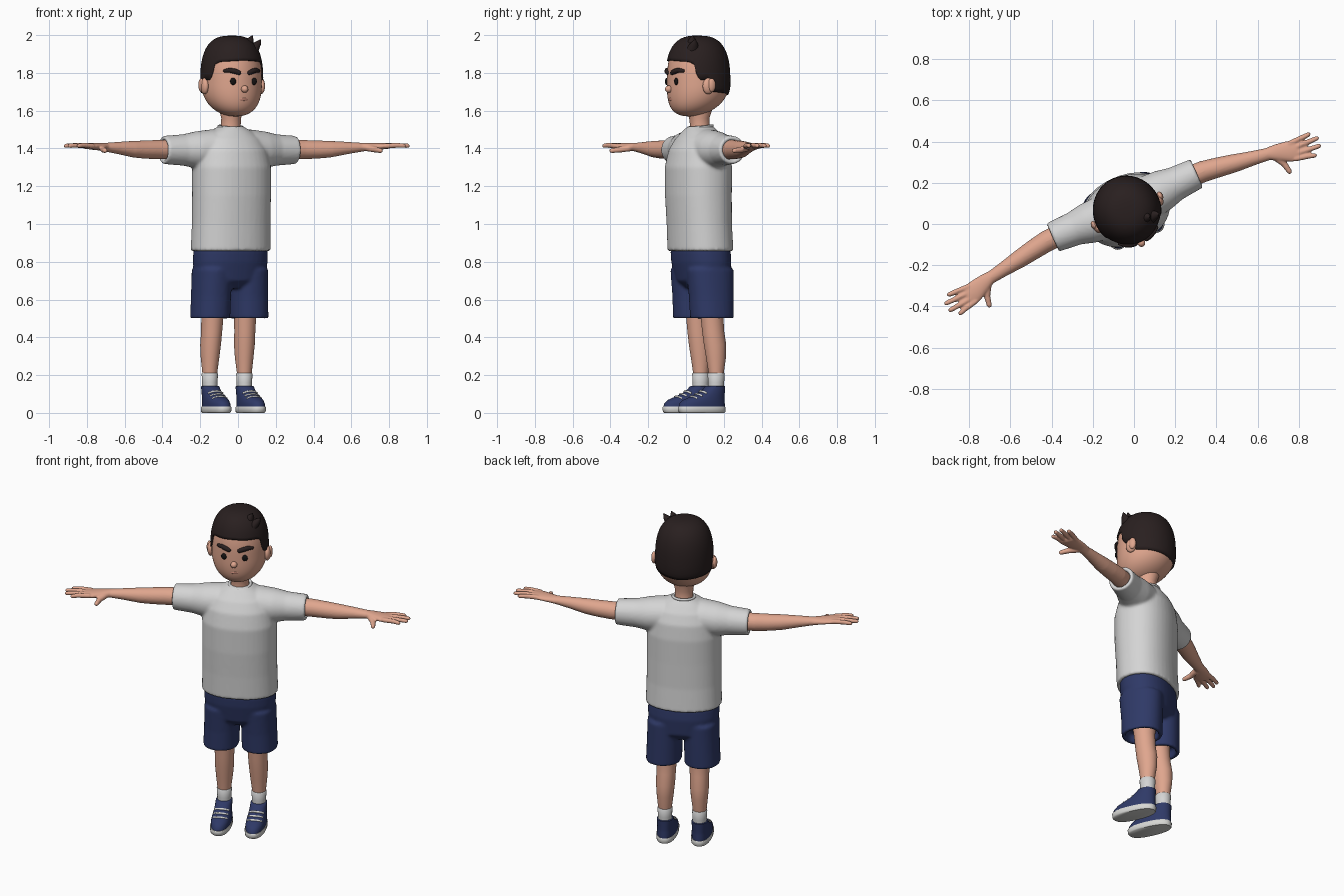
import bpy, bmesh, math
from mathutils import Vector, Matrix

PLACE = Matrix.Translation((-0.033, 0.063, 0)) @ Matrix.Rotation(math.radians(24), 4, 'Z')


def material(name, col):
    m = bpy.data.materials.new(name)
    m.diffuse_color = (*col, 1)
    return m


SKIN = material("skin", (0.74, 0.38, 0.27))
LIP = material("lip", (0.60, 0.27, 0.20))
SHIRT = material("light_grey_cloth", (0.66, 0.66, 0.66))
NAVY = material("navy", (0.028, 0.041, 0.135))
HAIR = material("dark_brown", (0.022, 0.014, 0.014))
BLACK = material("black", (0.008, 0.007, 0.007))
WHITE = material("white_rubber", (0.68, 0.68, 0.66))


# ---------- helpers ----------
def loft(bm, rings, n=32, e=2.0):
    """Closed skin over rings given as (centre, half axis u, half axis v)."""
    def pw(v):
        return math.copysign(abs(v) ** (2 / e), v)
    loops = []
    for c, u, v in rings:
        c, u, v = Vector(c), Vector(u), Vector(v)
        loops.append([bm.verts.new(c + u * pw(math.cos(2 * math.pi * i / n)) + v * pw(math.sin(2 * math.pi * i / n)))
                      for i in range(n)])
    for a, b in zip(loops, loops[1:]):
        for i in range(n):
            j = (i + 1) % n
            bm.faces.new((a[i], a[j], b[j], b[i]))
    bm.faces.new(loops[0])
    bm.faces.new(loops[-1])


def zloft(bm, rows, n=32, e=2.0):
    """Rows of (z, x, y, half width, half depth)."""
    loft(bm, [((x, y, z), (a, 0, 0), (0, b, 0)) for z, x, y, a, b in rows], n, e)


def xloft(bm, rows, n=24, e=2.0):
    """Rows of (x, y, z, half depth, half height)."""
    loft(bm, [((x, y, z), (0, a, 0), (0, 0, b)) for x, y, z, a, b in rows], n, e)


def tube(bm, pts, radii, n=12):
    """Round tube along points, with rounded ends."""
    pts = [Vector(p) for p in pts]
    rings = []
    for i, (p, r) in enumerate(zip(pts, radii)):
        d = (pts[min(i + 1, len(pts) - 1)] - pts[max(i - 1, 0)]).normalized()
        u = d.cross(Vector((0, 0, 1))).normalized()
        v = u.cross(d)
        steps = [(0, 1)]
        if i == 0:
            steps = [(-0.95, 0.3), (-0.6, 0.8), (0, 1)]
        elif i == len(pts) - 1:
            steps = [(0, 1), (0.6, 0.8), (0.95, 0.3)]
        rings += [(p + d * r * s, u * r * k, v * r * k) for s, k in steps]
    loft(bm, rings, n)


def ball(bm, c, r):
    bmesh.ops.create_uvsphere(bm, u_segments=20, v_segments=12, radius=1,
                              matrix=Matrix.Translation(c) @ Matrix.Diagonal((*r, 1)))


def finish(bm, name, mat, voxel=0, smooth=4, pair=False):
    for side, s in ((("left_", 1), ("right_", -1)) if pair else (("", 1),)):
        b = bm.copy()
        bmesh.ops.scale(b, vec=(s, 1, 1), verts=b.verts)
        bmesh.ops.recalc_face_normals(b, faces=b.faces)
        me = bpy.data.meshes.new(side + name)
        b.to_mesh(me)
        b.free()
        me.materials.append(mat)
        ob = bpy.data.objects.new(side + name, me)
        bpy.context.collection.objects.link(ob)
        ob.matrix_world = PLACE
        bpy.ops.object.select_all(action='DESELECT')
        ob.select_set(True)
        bpy.context.view_layer.objects.active = ob
        if voxel:
            m = ob.modifiers.new("blend", 'REMESH')
            m.mode, m.voxel_size, m.use_smooth_shade = 'VOXEL', voxel, True
            m = ob.modifiers.new("soften", 'SMOOTH')
            m.factor, m.iterations = 0.5, smooth
            bpy.ops.object.shade_smooth()
        else:
            bpy.ops.object.shade_smooth_by_angle(angle=math.radians(50))
    bm.free()
    return ob


def head_ring(u):
    """Head outline at latitude u: (height above eye line, scale, y shift)."""
    e, h = (2.8, 0.245) if u >= 0 else (2.2, -0.17)
    s, k = abs(math.sin(u)) ** (2 / e), abs(math.cos(u)) ** (2 / e)
    return h * s, k, (-0.05 * s * s if u < 0 else 0)


# ---------- head ----------
EYE_Z, HW, HD = 1.74, 0.158, 0.165
bm = bmesh.new()
rows = []
for i in range(-29, 30):
    z, k, y = head_ring(math.radians(i * 3.08))
    rows.append((EYE_Z + z, 0, y, HW * k, HD * k))
zloft(bm, rows, 48)
finish(bm, "head", SKIN)

bm = bmesh.new()
zloft(bm, [(1.44, 0, 0.015, 0.062, 0.062), (1.52, 0, 0.012, 0.052, 0.052), (1.56, 0, 0.008, 0.052, 0.054),
           (1.64, 0, 0.01, 0.07, 0.08)])
finish(bm, "neck", SKIN)

# hair cap whose lower edge follows the hairline
LINE = [(0, 1.868), (50, 1.86), (60, 1.845), (65, 1.785), (72, 1.762), (88, 1.762), (95, 1.70), (180, 1.68)]


def hairline(deg):
    for (a, za), (b, zb) in zip(LINE, LINE[1:]):
        if deg <= b:
            return za + (zb - za) * (deg - a) / (b - a)
    return LINE[-1][1]


bm = bmesh.new()
N, ROWS, G = 96, 18, 1.05
cols = []
for i in range(N):
    phi = 360 * i / N
    d = (hairline(min(phi, 360 - phi)) - EYE_Z) / G
    u0 = math.asin((d / 0.245) ** 1.4) if d > 0 else -math.asin((-d / 0.17) ** 1.1)
    t, col = math.radians(phi), []
    for j in range(ROWS):
        z, k, y = head_ring(u0 + (math.radians(89) - u0) * j / (ROWS - 1))
        col.append(bm.verts.new((G * HW * k * math.sin(t), G * (y - HD * k * math.cos(t)), EYE_Z + G * z)))
    cols.append(col)
for i in range(N):
    a, b = cols[i], cols[(i + 1) % N]
    for j in range(ROWS - 1):
        bm.faces.new((a[j], b[j], b[j + 1], a[j + 1]))
bm.faces.new([c[-1] for c in cols])
hair = finish(bm, "hair", HAIR)
m = hair.modifiers.new("thickness", 'SOLIDIFY')
m.thickness, m.offset = 0.015, -1

# small raised tuft at the front
bm = bmesh.new()
for base, tip in (((0.06, -0.06, 1.94), (0.088, -0.07, 1.999)), ((0.09, -0.07, 1.925), (0.135, -0.075, 1.978))):
    base, tip = Vector(base), Vector(tip)
    loft(bm, [(base, (0.03, 0, -0.01), (0, 0.035, 0)), (base.lerp(tip, 0.6), (0.018, 0, -0.005), (0, 0.02, 0)),
              (tip, (0.002, 0, 0), (0, 0.002, 0))], 12)
finish(bm, "hair_tuft", HAIR)

# face features
bm = bmesh.new()
ball(bm, (0.06, -0.153, 1.755), (0.017, 0.009, 0.019))
finish(bm, "eye", BLACK, pair=True)
bm = bmesh.new()
brow = [(x, -HD * math.sqrt(1 - (x / HW) ** 2) * 0.985 - 0.002, z)
        for x, z in ((0.03, 1.801), (0.05, 1.808), (0.075, 1.814), (0.098, 1.811))]
tube(bm, brow, (0.012, 0.014, 0.013, 0.009))
finish(bm, "eyebrow", HAIR, pair=True)
bm = bmesh.new()
ball(bm, (0, -0.168, 1.714), (0.019, 0.021, 0.019))
finish(bm, "nose", SKIN)
bm = bmesh.new()
tube(bm, [(x, -0.155 + 5.0 * x * x, 1.661 - 2 * x * x) for x in (-0.036, -0.018, 0, 0.018, 0.036)],
     (0.004, 0.008, 0.010, 0.008, 0.004))
finish(bm, "mouth", LIP)
bm = bmesh.new()
ball(bm, (0.163, -0.012, 1.73), (0.020, 0.032, 0.043))
ball(bm, (0.176, 0.002, 1.735), (0.014, 0.022, 0.036))
finish(bm, "ear", SKIN, pair=True)

# ---------- shirt: torso and sleeves with hollow openings ----------
bm = bmesh.new()
zloft(bm, [(0.90, 0, 0.015, 0.188, 0.130), (0.856, 0, 0.015, 0.192, 0.134), (0.856, 0, 0.015, 0.217, 0.159),
           (1.0, 0, 0.008, 0.213, 0.158), (1.15, 0, 0.003, 0.213, 0.163), (1.30, 0, 0.003, 0.213, 0.165),
           (1.39, 0, 0.008, 0.196, 0.150), (1.45, 0, 0.012, 0.165, 0.120), (1.49, 0, 0.014, 0.115, 0.088),
           (1.517, 0, 0.014, 0.064, 0.066)], 40, 2.2)
for s in (1, -1):
    xloft(bm, [(s * x, *r) for x, *r in (
        (0.02, 0.014, 1.41, 0.09, 0.095), (0.12, 0.018, 1.398, 0.108, 0.102), (0.20, 0.022, 1.393, 0.100, 0.097),
        (0.27, 0.026, 1.392, 0.083, 0.083), (0.385, 0.03, 1.392, 0.075, 0.074), (0.385, 0.03, 1.392, 0.055, 0.054),
        (0.345, 0.03, 1.392, 0.050, 0.050))], 32)
finish(bm, "shirt", SHIRT, 0.009, 4)
bm = bmesh.new()
ring = [(0.062 * math.cos(a), 0.014 + 0.064 * math.sin(a), 1.514 + 0.006 * math.sin(a))
        for a in [math.radians(15 * i) for i in range(25)]]
tube(bm, ring, [0.008] * 25, 8)
finish(bm, "collar", SHIRT)

# ---------- shorts ----------
bm = bmesh.new()
zloft(bm, [(0.66, 0, 0.026, 0.13, 0.085), (0.70, 0, 0.026, 0.19, 0.125), (0.80, 0, 0.02, 0.203, 0.141),
           (0.86, 0, 0.015, 0.202, 0.141), (0.89, 0, 0.015, 0.18, 0.125)], 40, 2.3)
for s in (1, -1):
    zloft(bm, [(0.55, s * 0.110, 0.032, 0.075, 0.090), (0.50, s * 0.111, 0.032, 0.080, 0.095),
               (0.50, s * 0.111, 0.032, 0.101, 0.116), (0.62, s * 0.107, 0.03, 0.1, 0.12),
               (0.76, s * 0.103, 0.024, 0.1, 0.128)], 32, 2.2)
finish(bm, "shorts", NAVY, 0.009, 4)

# ---------- arms with hands ----------
bm = bmesh.new()
xloft(bm, [(0.30, 0.03, 1.394, 0.052, 0.052), (0.42, 0.025, 1.394, 0.052, 0.051), (0.50, 0.013, 1.394, 0.049, 0.048),
           (0.57, 0.001, 1.396, 0.045, 0.044), (0.66, -0.013, 1.402, 0.036, 0.033), (0.735, -0.025, 1.406, 0.031, 0.024),
           (0.78, -0.038, 1.409, 0.043, 0.020), (0.83, -0.055, 1.411, 0.053, 0.018), (0.875, -0.062, 1.413, 0.051, 0.015),
           (0.888, -0.063, 1.413, 0.040, 0.009)])
for y0, x1, y1 in ((-0.022, 0.955, -0.018), (-0.048, 0.985, -0.052), (-0.076, 0.98, -0.09), (-0.100, 0.942, -0.124)):
    tube(bm, [(0.85, y0, 1.413), (0.91, (y0 * 0.45 + y1 * 0.55), 1.417), (x1, y1, 1.414)], (0.014, 0.0135, 0.0115))
tube(bm, [(0.765, -0.055, 1.402), (0.79, -0.10, 1.394), (0.798, -0.145, 1.388)], (0.018, 0.016, 0.013))
finish(bm, "arm", SKIN, 0.005, 4, pair=True)

# ---------- legs, socks and shoes ----------
bm = bmesh.new()
zloft(bm, [(0.17, 0.1, 0.062, 0.036, 0.036), (0.22, 0.1, 0.061, 0.040, 0.042), (0.29, 0.099, 0.061, 0.048, 0.053),
           (0.36, 0.098, 0.056, 0.054, 0.060), (0.43, 0.096, 0.046, 0.055, 0.059), (0.50, 0.095, 0.040, 0.058, 0.060),
           (0.60, 0.095, 0.035, 0.066, 0.068)])
finish(bm, "leg", SKIN, pair=True)
bm = bmesh.new()
zloft(bm, [(0.10, 0.1, 0.06, 0.040, 0.044), (0.16, 0.1, 0.061, 0.040, 0.043), (0.207, 0.1, 0.061, 0.043, 0.046),
           (0.212, 0.1, 0.061, 0.039, 0.042)])
finish(bm, "sock", SHIRT, pair=True)
bm = bmesh.new()
zloft(bm, [(0.0, 0.1, -0.02, 0.052, 0.126), (0.006, 0.1, -0.022, 0.057, 0.132), (0.028, 0.1, -0.023, 0.059, 0.134),
           (0.033, 0.1, -0.023, 0.056, 0.131)], 40, 2.4)
finish(bm, "shoe_sole", WHITE, pair=True)
bm = bmesh.new()
zloft(bm, [(0.03, 0.1, -0.022, 0.055, 0.130), (0.05, 0.1, -0.02, 0.056, 0.128), (0.068, 0.1, -0.011, 0.054, 0.117),
           (0.085, 0.1, 0.010, 0.051, 0.096), (0.105, 0.1, 0.033, 0.048, 0.074), (0.125, 0.1, 0.048, 0.047, 0.060),
           (0.140, 0.1, 0.056, 0.046, 0.053), (0.143, 0.1, 0.057, 0.041, 0.047)], 40, 2.2)
finish(bm, "shoe", NAVY, pair=True)
bm = bmesh.new()
for y, z in ((-0.082, 0.086), (-0.054, 0.099), (-0.028, 0.114)):
    tube(bm, [(0.1 + x, y + 9 * x * x, z + 0.001 - 7 * x * x) for x in (-0.038, -0.02, 0, 0.02, 0.038)], [0.0065] * 5, 8)
finish(bm, "shoe_laces", WHITE, pair=True)
